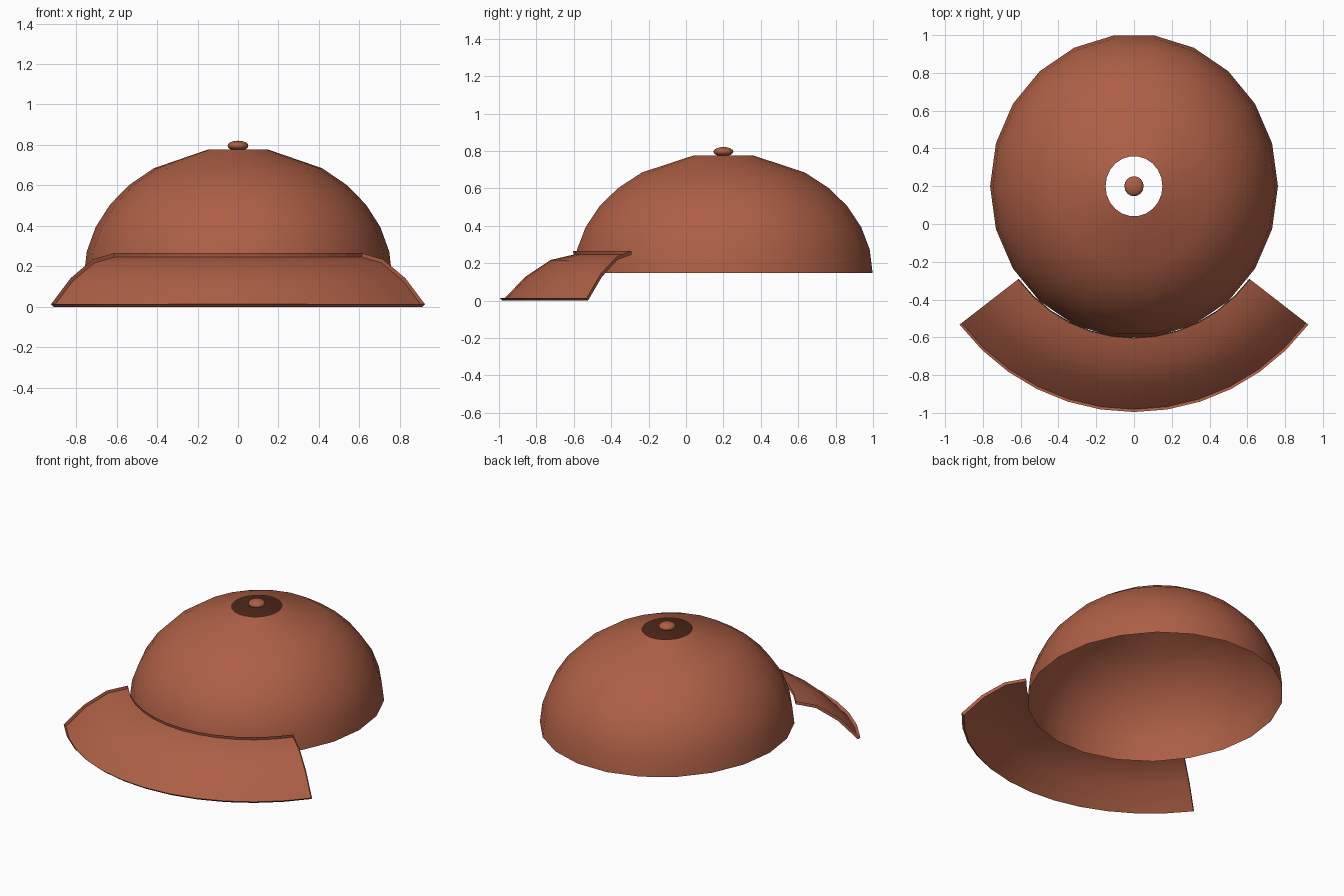
import bpy, math

if "Cube" in bpy.data.objects:
    bpy.data.objects.remove(bpy.data.objects["Cube"])

clay = bpy.data.materials.new("clay_red")
clay.diffuse_color = (0.42, 0.115, 0.06, 1)
clay.use_nodes = True
clay.node_tree.nodes["Principled BSDF"].inputs["Base Color"].default_value = clay.diffuse_color
CY = 0.2  # crown centre in y


def add_mesh(name, verts, faces):
    me = bpy.data.meshes.new(name)
    me.from_pydata(verts, [], faces)
    me.update()
    finish(me)
    ob = bpy.data.objects.new(name, me)
    bpy.context.collection.objects.link(ob)
    return ob


def finish(me):
    me.materials.clear()
    me.materials.append(clay)
    for p in me.polygons:
        p.use_smooth = True


# Crown: open half ellipsoid with a round hole at the top
SEG = 22
rings = [0, 11.4, 22.7, 34, 45.2, 57, 78.6]
verts, faces = [], []
for e in rings:
    c, s = math.cos(math.radians(e)), math.sin(math.radians(e))
    for i in range(SEG):
        a = 2 * math.pi * i / SEG
        verts.append((0.762 * c * math.cos(a), CY + 0.806 * c * math.sin(a), 0.147 + 0.642 * s))
for r in range(len(rings) - 1):
    for i in range(SEG):
        j = (i + 1) % SEG
        faces.append((r * SEG + i, r * SEG + j, (r + 1) * SEG + j, (r + 1) * SEG + i))
add_mesh("crown", verts, faces)

# Visor: curved sheet swept round the front, with a thin raised rim
N, SPREAD, RIM = 12, math.radians(52.2), 0.02
profile = [(0.80, 0.246), (0.925, 0.217), (1.06, 0.127), (1.181, 0.0)]
K = len(profile)
lifted = []
for k, (r, z) in enumerate(profile):
    r0, z0 = profile[max(k - 1, 0)]
    r1, z1 = profile[min(k + 1, K - 1)]
    d = math.hypot(r1 - r0, z1 - z0)
    lifted.append((r + RIM * (z0 - z1) / d, z + RIM * (r1 - r0) / d))


def sweep(section):
    out = []
    for i in range(N + 1):
        t = SPREAD * (2 * i / N - 1)
        out += [((r - 0.027) * math.sin(t), CY - r * math.cos(t), z) for r, z in section]
    return out


faces = []
for i in range(N):
    for k in range(K - 1):
        a = i * K + k
        faces.append((a, a + 1, a + K + 1, a + K))
add_mesh("visor", sweep(profile), faces)

# Rim walls follow the visor border
border = [k for k in range(K)]
border += [i * K + K - 1 for i in range(1, N + 1)]
border += [N * K + k for k in range(K - 2, -1, -1)]
border += [i * K for i in range(N - 1, 0, -1)]
low, high = sweep(profile), sweep(lifted)
B = len(border)
verts = [low[b] for b in border] + [high[b] for b in border]
faces = [(i, (i + 1) % B, B + (i + 1) % B, B + i) for i in range(B)]
rim = add_mesh("visor_rim", verts, faces)
for p in rim.data.polygons:
    p.use_smooth = False

# Button on top
bpy.ops.mesh.primitive_uv_sphere_add(segments=16, ring_count=10, radius=1, location=(0, CY, 0.796))
button = bpy.context.object
button.name = "button"
button.scale = (0.051, 0.053, 0.025)
finish(button.data)
